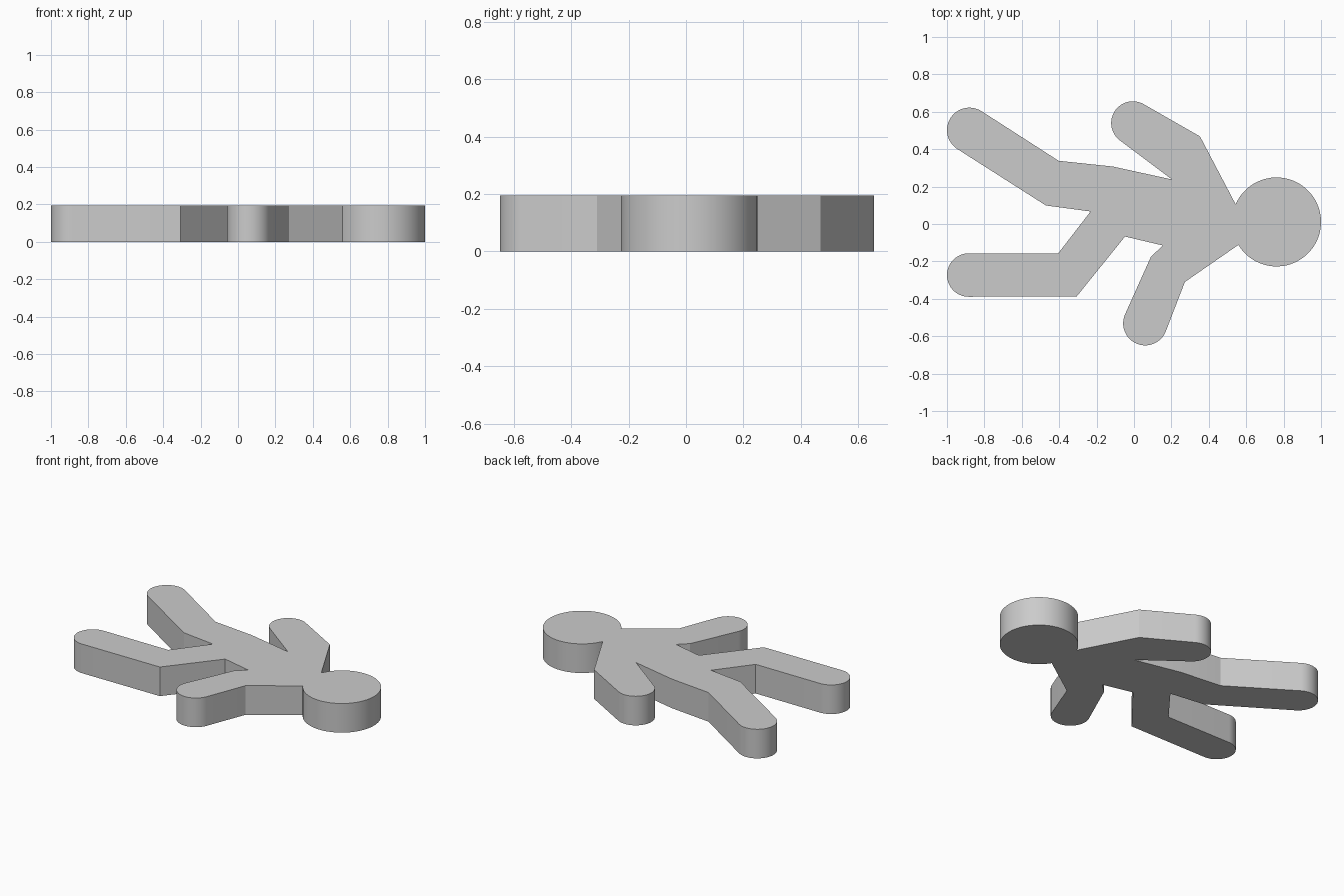
import bpy
import bmesh
import math

THICKNESS = 0.195

cube = bpy.data.objects.get("Cube")
if cube:
    bpy.data.objects.remove(cube, do_unlink=True)

# Outline, counterclockwise: (x, y) is a corner, (x, y, radius) a rounded end
neck_left, neck_right = (0.544, 0.105), (0.542, -0.085)
left_arm = [(0.353, 0.468), (-0.006, 0.54, 0.116), (0.203, 0.238)]
left_leg = [(-0.112, 0.307), (-0.403, 0.338), (-0.88, 0.502, 0.12), (-0.471, 0.099)]
crotch = [(-0.232, 0.067)]
right_leg = [(-0.406, -0.158), (-0.884, -0.273, 0.116), (-0.307, -0.388), (-0.048, -0.067)]
right_arm = [(0.155, -0.115), (0.091, -0.174), (0.06, -0.531, 0.118), (0.272, -0.31)]
head = [(0.762, 0.011, 0.238)]
outline = ([neck_left] + left_arm + left_leg + crotch + right_leg
           + right_arm + [neck_right] + head)


def rounded_end(before, end, after):
    """Arc that runs tangent to the straight edges on both sides of it."""
    cx, cy, r = end

    def tangent(p, side):
        dx, dy = p[0] - cx, p[1] - cy
        return math.atan2(dy, dx) + side * math.acos(min(1, r / math.hypot(dx, dy)))

    start = tangent(before, 1)
    sweep = (tangent(after, -1) - start) % math.tau
    steps = max(8, round(sweep / math.radians(6)))
    return [(cx + r * math.cos(start + sweep * i / steps),
             cy + r * math.sin(start + sweep * i / steps)) for i in range(steps + 1)]


points = []
for i, p in enumerate(outline):
    if len(p) == 3:
        points += rounded_end(outline[i - 1], p, outline[(i + 1) % len(outline)])
    elif p not in (neck_left, neck_right):  # the head arc supplies the neck corners
        points.append(p)

# Flat figure extruded from the outline
bm = bmesh.new()
base = bm.faces.new([bm.verts.new((x, y, 0)) for x, y in points])
top = bmesh.ops.extrude_face_region(bm, geom=[base], use_keep_orig=True)
bmesh.ops.translate(bm, vec=(0, 0, THICKNESS),
                    verts=[g for g in top["geom"] if isinstance(g, bmesh.types.BMVert)])
bmesh.ops.recalc_face_normals(bm, faces=bm.faces)
mesh = bpy.data.meshes.new("flat_figure")
bm.to_mesh(mesh)
bm.free()
figure = bpy.data.objects.new("flat_figure", mesh)
bpy.context.collection.objects.link(figure)

# Plain grey material
grey = bpy.data.materials.new("light_grey")
grey.use_nodes = True
colour = (0.6, 0.6, 0.6, 1)
grey.diffuse_color = colour
for node in grey.node_tree.nodes:
    if node.type == "BSDF_PRINCIPLED":
        node.inputs["Base Color"].default_value = colour
mesh.materials.append(grey)

# Smooth round ends, sharp corners
bpy.ops.object.select_all(action="DESELECT")
figure.select_set(True)
bpy.context.view_layer.objects.active = figure
bpy.ops.object.shade_smooth_by_angle(angle=math.radians(15))
